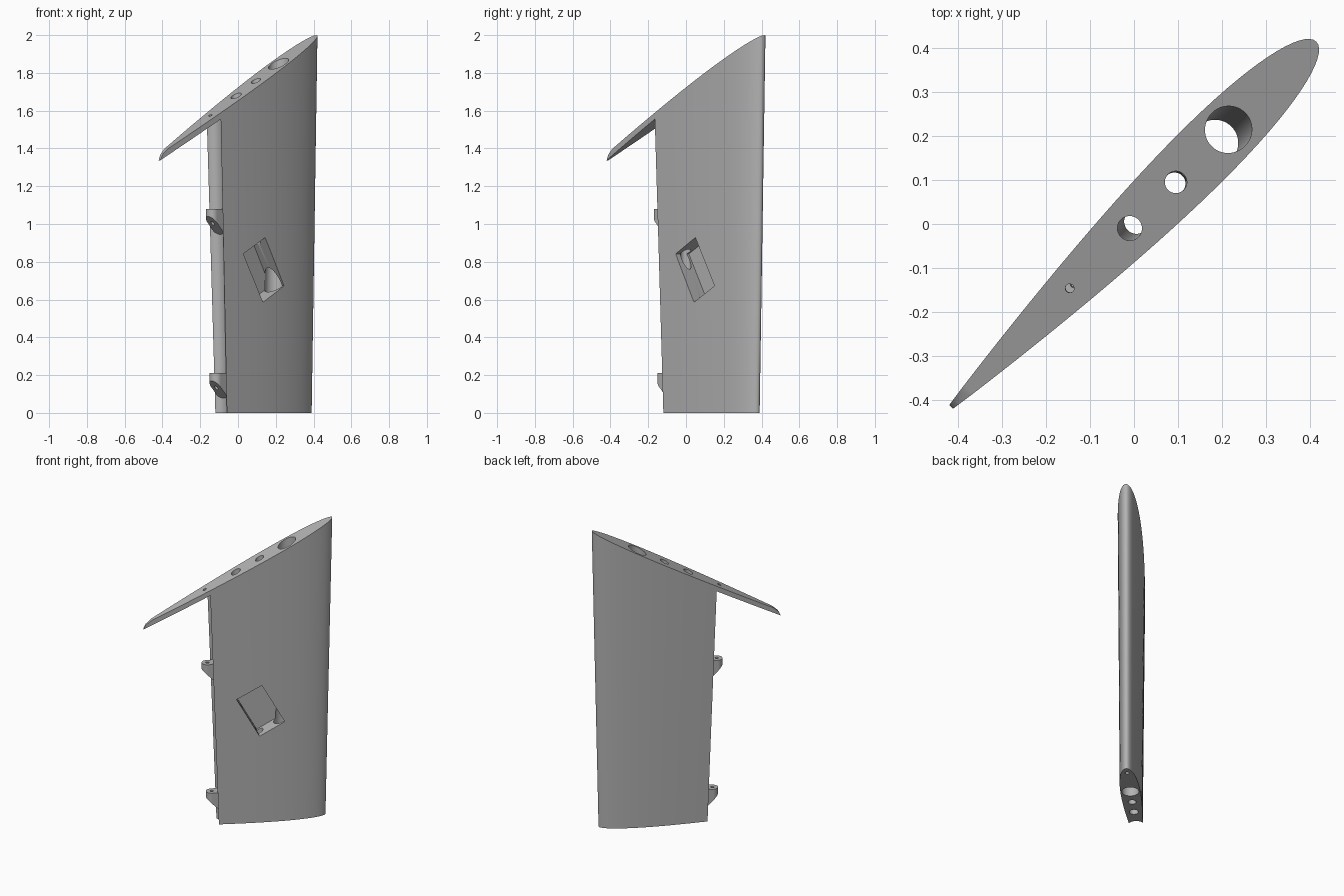
import bpy, bmesh, math
from mathutils import Matrix, Vector

if "Cube" in bpy.data.objects:
    bpy.data.objects.remove(bpy.data.objects["Cube"], do_unlink=True)

SPAN = 2.0
TURN = math.radians(45)          # chord runs along the diagonal
TIP = (1.686, 0.535)             # sloping tip plane: height = a + b * chord position

grey = bpy.data.materials.new("plain grey")
grey.use_nodes = True
grey.diffuse_color = (0.45, 0.45, 0.45, 1)
grey.node_tree.nodes["Principled BSDF"].inputs["Base Color"].default_value = (0.45, 0.45, 0.45, 1)


def make_object(name, bm):
    bmesh.ops.recalc_face_normals(bm, faces=bm.faces)
    mesh = bpy.data.meshes.new(name)
    bm.to_mesh(mesh)
    bm.free()
    mesh.materials.append(grey)
    obj = bpy.data.objects.new(name, mesh)
    bpy.context.collection.objects.link(obj)
    obj.rotation_euler.z = TURN
    return obj


def ruled(root, tip, low, high):
    """Solid lofted between two outlines, trimmed by a lower and an upper plane."""
    bm = bmesh.new()
    rings = []
    for a, b in (low, high):
        ring = []
        for (s0, t0), (s1, t1) in zip(root, tip):
            z = (a + b * s0) / (1 - b * (s1 - s0) / SPAN)
            k = z / SPAN
            ring.append(bm.verts.new((s0 + (s1 - s0) * k, t0 + (t1 - t0) * k, z)))
        rings.append(ring)
    lower, upper = rings
    bm.faces.new(lower)
    bm.faces.new(upper)
    n = len(lower)
    for i in range(n):
        j = (i + 1) % n
        bm.faces.new((lower[i], lower[j], upper[j], upper[i]))
    return bm


def arc(s, r, start=0, end=360, n=48):
    full = end - start == 360
    steps = n if full else n + 1
    angles = [math.radians(start + (end - start) * i / n) for i in range(steps)]
    return [(s + r * math.cos(a), r * math.sin(a)) for a in angles]


def airfoil(lead, trail, thick=0.118, n=44):
    chord = lead - trail
    upper = []
    for i in range(n + 1):
        x = (1 - math.cos(math.pi * i / n)) / 2
        y = 5 * thick * (0.2969 * math.sqrt(x) - 0.126 * x - 0.3516 * x**2
                         + 0.2843 * x**3 - 0.1015 * x**4)
        upper.append((lead - x * chord, y * chord))
    return upper + [(s, -t) for s, t in reversed(upper[1:])]


def hinge(z):
    return -0.157 - 0.0315 * z


def rod(name, s0, s1, r, bottom=-0.1, top=2.2):
    return make_object(name, ruled(arc(s0, r), arc(s1, r), (bottom, 0), (top, 0)))


def subtract(obj, cutters):
    for c in cutters:
        c.hide_render = True
        mod = obj.modifiers.new(c.name, 'BOOLEAN')
        mod.operation, mod.solver, mod.object = 'DIFFERENCE', 'EXACT', c
    bpy.context.view_layer.update()
    deps = bpy.context.evaluated_depsgraph_get()
    mesh = bpy.data.meshes.new_from_object(obj.evaluated_get(deps))
    obj.modifiers.clear()
    obj.data = mesh
    for c in cutters:
        bpy.data.objects.remove(c, do_unlink=True)


# Tapered panel with a sloping tip
bm = ruled(airfoil(0.544, -0.50), airfoil(0.586, -0.68), (0, 0), TIP)

# Rounded-off rear corner of the tip
corner = [(-0.54, 1.397), (-0.573, 1.368), (-0.588, 1.338), (-0.588, 1.0)]
for (s0, z0), (s1, z1) in zip(corner, corner[1:]):
    cut = bmesh.ops.bisect_plane(bm, geom=bm.verts[:] + bm.edges[:] + bm.faces[:],
                                 plane_co=(s0, 0, z0), plane_no=Vector((z1 - z0, 0, s0 - s1)),
                                 clear_outer=True)
    edges = [e for e in cut["geom_cut"] if isinstance(e, bmesh.types.BMEdge)]
    bmesh.ops.edgeloop_fill(bm, edges=[e for e in edges if e.is_boundary])
panel = make_object("wing_panel", bm)


# Concave cove and open bay for the control surface
def bay(z, r):
    h = hinge(z)
    return arc(h, r, -90, 90, 32) + [(h, 0.2), (-0.95, 0.2), (-0.95, -0.2), (h, -0.2)]


cove = make_object("bay_cutter", ruled(bay(0, 0.053), bay(SPAN, 0.059),
                                       (-0.1, 0), (TIP[0] - 0.034, TIP[1])))

# Spar tubes, hinge pin hole and blind locating hole
holes = [rod("main_spar_cutter", 0.26, 0.307, 0.053),
         rod("middle_spar_cutter", 0.13, 0.135, 0.025),
         rod("rear_spar_cutter", 0.008, -0.018, 0.028),
         rod("pin_cutter", hinge(0), hinge(SPAN), 0.01, 1.3),
         rod("locating_cutter", 0.49, 0.49, 0.012, -0.1, 0.1)]

# Servo pocket on one face
bm = bmesh.new()
bmesh.ops.create_cube(bm, size=1, matrix=Matrix.Translation((0.13, -0.08, 0.757))
                      @ Matrix.Rotation(math.radians(-29), 4, 'Y')
                      @ Matrix.Diagonal((0.178, 0.24, 0.293, 1)))
pocket = make_object("pocket_cutter", bm)
subtract(panel, [cove, pocket] + holes)
parts = [panel]

# Hinge brackets with a rounded knuckle and sloping gusset
for name, top in (("lower_hinge_bracket", 0.21), ("upper_hinge_bracket", 1.08)):
    h, r = hinge(top), 0.035
    shape = arc(h, r, 90, 270, 24) + [(h + 0.065, -r), (h + 0.065, r)]
    bracket = make_object(name, ruled(shape, shape, (top - 0.04 + h - r, -1), (top, 0)))
    subtract(bracket, [rod("bracket_pin_cutter", hinge(0), hinge(SPAN), 0.01)])
    parts.append(bracket)

# Smooth the curved skins, keep the edges crisp
bpy.ops.object.select_all(action='DESELECT')
for p in parts:
    p.select_set(True)
bpy.context.view_layer.objects.active = panel
bpy.ops.object.shade_smooth_by_angle(angle=math.radians(30))
